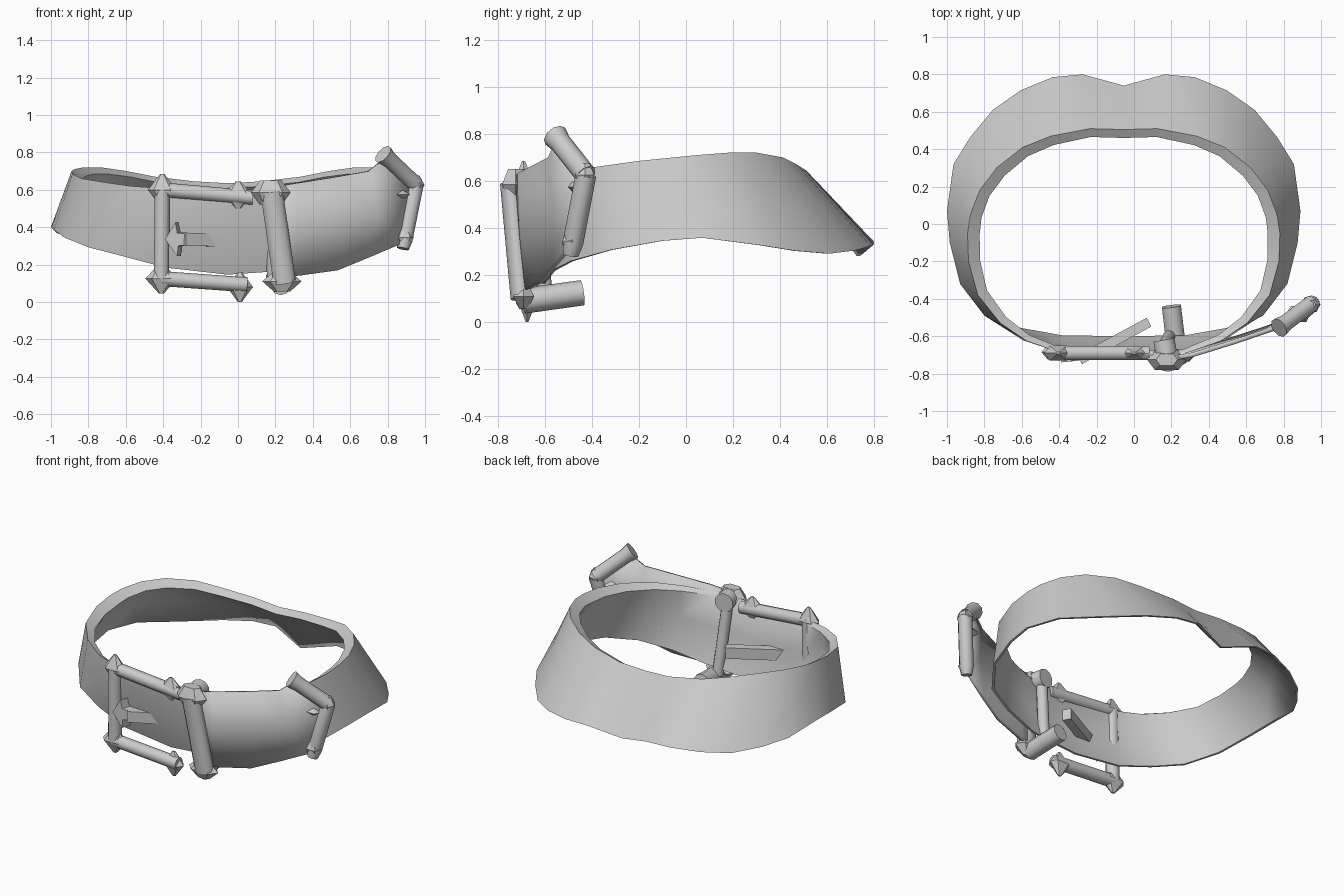
import bpy, bmesh, math
from mathutils import Vector as V

if "Cube" in bpy.data.objects:
    bpy.data.objects.remove(bpy.data.objects["Cube"])

grey = bpy.data.materials.new("plain_grey")
grey.diffuse_color = (0.6, 0.6, 0.6, 1)
grey.use_nodes = True
grey.node_tree.nodes["Principled BSDF"].inputs["Base Color"].default_value = grey.diffuse_color


def finish(name, bm, angle=50):
    bmesh.ops.recalc_face_normals(bm, faces=bm.faces[:])
    me = bpy.data.meshes.new(name)
    bm.to_mesh(me)
    bm.free()
    me.materials.append(grey)
    ob = bpy.data.objects.new(name, me)
    bpy.context.collection.objects.link(ob)
    bpy.context.view_layer.objects.active = ob
    ob.select_set(True)
    bpy.ops.object.shade_smooth_by_angle(angle=math.radians(angle))
    ob.select_set(False)
    return ob


def bar(name, a, b, r, sides=10, flat=1.0, flare_a=1.0, flare_b=1.0):
    """Closed rod from a to b; flat scales it sideways, flares widen its ends."""
    a, b = V(a), V(b)
    d = (b - a).normalized()
    ref = V((0, 0, 1)) if abs(d.z) < 0.8 else V((0, 1, 0))
    s = d.cross(ref).normalized()
    t = s.cross(d)
    stops = [(a, r * flare_a), (a + d * .05, r), (b - d * .05, r), (b, r * flare_b)]
    bm = bmesh.new()
    rings = []
    for p, q in stops:
        rings.append([bm.verts.new(p + q * (s * math.cos(w) * flat + t * math.sin(w)))
                      for w in (math.tau * (i + 0.5) / sides for i in range(sides))])
    for r0, r1 in zip(rings, rings[1:]):
        for i in range(sides):
            j = (i + 1) % sides
            bm.faces.new((r0[i], r0[j], r1[j], r1[i]))
    bm.faces.new(rings[0])
    bm.faces.new(rings[-1])
    finish(name, bm)


def knob(name, c, rx, ry, rz, blunt=.15):
    """Faceted corner piece tapering up and down; blunt sets the flat tips."""
    bm = bmesh.new()
    c = V(c)
    shape = ((1, 0), (.6, .8), (-.6, .8), (-1, 0), (-.6, -.8), (.6, -.8))
    dn, mid, up = [[bm.verts.new(c + V((rx * x * k, ry * y * k, z))) for x, y in shape]
                   for k, z in ((blunt, -rz), (1, 0), (blunt, rz))]
    for lo, hi in ((dn, mid), (mid, up)):
        for i in range(6):
            j = (i + 1) % 6
            bm.faces.new((lo[i], lo[j], hi[j], hi[i]))
    bm.faces.new(dn)
    bm.faces.new(up)
    finish(name, bm, 40)


# belt band: half stations from back to front (top edge, bottom edge, rim width), mirrored
XC = -0.055
half = [((0, .505, .635), (0, .74, .28), .045), ((.18, .51, .645), (.22, .80, .335), .045),
        ((.39, .47, .67), (.38, .785, .33), .05), ((.54, .41, .70), (.55, .715, .315), .055),
        ((.68, .30, .72), (.70, .61, .305), .06), ((.77, .18, .72), (.82, .465, .32), .06),
        ((.82, .05, .71), (.91, .32, .345), .062), ((.835, -.05, .70), (.945, .07, .378), .065),
        ((.83, -.20, .685), (.93, -.10, .365), .062), ((.78, -.38, .66), (.875, -.32, .325), .055),
        ((.66, -.53, .64), (.745, -.49, .275), .045), ((.52, -.625, .62), (.555, -.57, .23), .035),
        ((.32, -.695, .605), (.33, -.61, .175), .025), ((0, -.705, .60), (0, -.615, .145), .025)]
full = [(1, h) for h in half] + [(-1, h) for h in half[-2:0:-1]]
n = len(full)
top, bot = [[V((XC + s * h[k][0], h[k][1], h[k][2])) for s, h in full] for k in (0, 1)]
for p in bot:
    p.z -= .022 * p.x


def inset(loop, widths):
    out = []
    for i, p in enumerate(loop):
        t = loop[(i + 1) % n] - loop[i - 1]
        out.append(p + V((t.y, -t.x, 0)).normalized() * widths[i])
    return out


# the middle of the wall bulges forward at the front
middle = []
for a, b in zip(top, bot):
    m = (a + b) / 2
    m.y -= .03 * min(1, max(0, (-.5 - m.y) / .12))
    middle.append(m)
rim = [h[2] for s, h in full]
inner_top = [p - V((0, 0, w * .6)) for p, w in zip(inset(top, rim), rim)]
inner_mid = inset(middle, [w * .55 for w in rim])
bm = bmesh.new()
loops = [[bm.verts.new(p) for p in l]
         for l in (top, middle, bot, inset(bot, [.015] * n), inner_mid, inner_top)]
for k in range(6):
    l, m = loops[k], loops[(k + 1) % 6]
    for i in range(n):
        j = (i + 1) % n
        bm.faces.new((l[i], l[j], m[j], m[i]))
finish("belt_band", bm, 60)

# loose strap end: columns of top, middle and bottom points, given thickness
cols = [((.19, -.72, .615), (.21, -.705, .36), (.23, -.68, .14)),
        ((.31, -.70, .635), (.31, -.69, .38), (.31, -.67, .14)),
        ((.53, -.632, .67), (.54, -.625, .42), (.53, -.615, .17)),
        ((.70, -.575, .70), (.74, -.555, .47), (.70, -.56, .24)),
        ((.79, -.545, .77), (.94, -.43, .61), (.89, -.49, .32))]
bm = bmesh.new()
g = [[bm.verts.new(p) for p in c] for c in cols]
for a, b in zip(g, g[1:]):
    for k in range(2):
        bm.faces.new((a[k], b[k], b[k + 1], a[k + 1]))
strap = finish("strap_end", bm)
mod = strap.modifiers.new("thickness", 'SOLIDIFY')
mod.thickness = .025
mod.offset = 0

# strap tip trim: two rods in a chevron with flared ends
upper, elbow, lower = (.775, -.555, .79), (.95, -.425, .625), (.882, -.49, .285)
bar("tip_upper_rod", upper, elbow, .046, flare_a=1.2)
bar("tip_lower_rod", elbow, lower, .044, flare_b=.75)
knob("tip_elbow", (.945, -.43, .625), .052, .05, .05, .5)
knob("tip_inner_point", (.87, -.47, .575), .05, .04, .03)
knob("tip_lower_flare", (.89, -.485, .345), .05, .05, .04, .6)

# buckle frame: open on its right side
tl, bl = (-.405, -.69, .60), (-.41, -.685, .125)
bar("frame_side", tl, bl, .042)
bar("frame_top", tl, (.08, -.69, .557), .039)
bar("frame_bottom", bl, (.05, -.685, .092), .04)
knob("frame_top_corner", tl, .075, .05, .085)
knob("frame_bottom_corner", bl, .085, .05, .08)
knob("frame_top_end", (.0, -.69, .57), .085, .045, .075)
knob("frame_bottom_end", (.01, -.675, .08), .07, .045, .08)

# wide upright loop with ends bent backwards and a bar behind the belt
bar("upright", (.18, -.745, .59), (.25, -.70, .10), .045, flat=1.4)
bar("upright_top_return", (.18, -.735, .59), (.16, -.62, .59), .06)
bar("upright_bottom_return", (.23, -.69, .09), (.20, -.44, .125), .054)
bar("upright_back", (.16, -.66, .58), (.19, -.60, .12), .035)
knob("upright_top_end", (.175, -.725, .585), .105, .07, .065, .55)
knob("upright_bottom_end", (.235, -.69, .11), .105, .055, .055, .4)

# prong passing through the belt, with arrow head
bar("prong", (.08, -.525, .33), (-.29, -.725, .335), .05, sides=4, flat=.75)
bm = bmesh.new()
front = [(-.39, .335), (-.335, .425), (-.325, .37), (-.28, .365),
         (-.28, .305), (-.32, .30), (-.325, .245)]
f = bm.faces.new([bm.verts.new((x, -.74 + (x + .39) * .1, z)) for x, z in front])
ext = bmesh.ops.extrude_face_region(bm, geom=[f])
bmesh.ops.translate(bm, vec=(.02, .06, 0), verts=[v for v in ext["geom"] if isinstance(v, bmesh.types.BMVert)])
finish("prong_head", bm)
